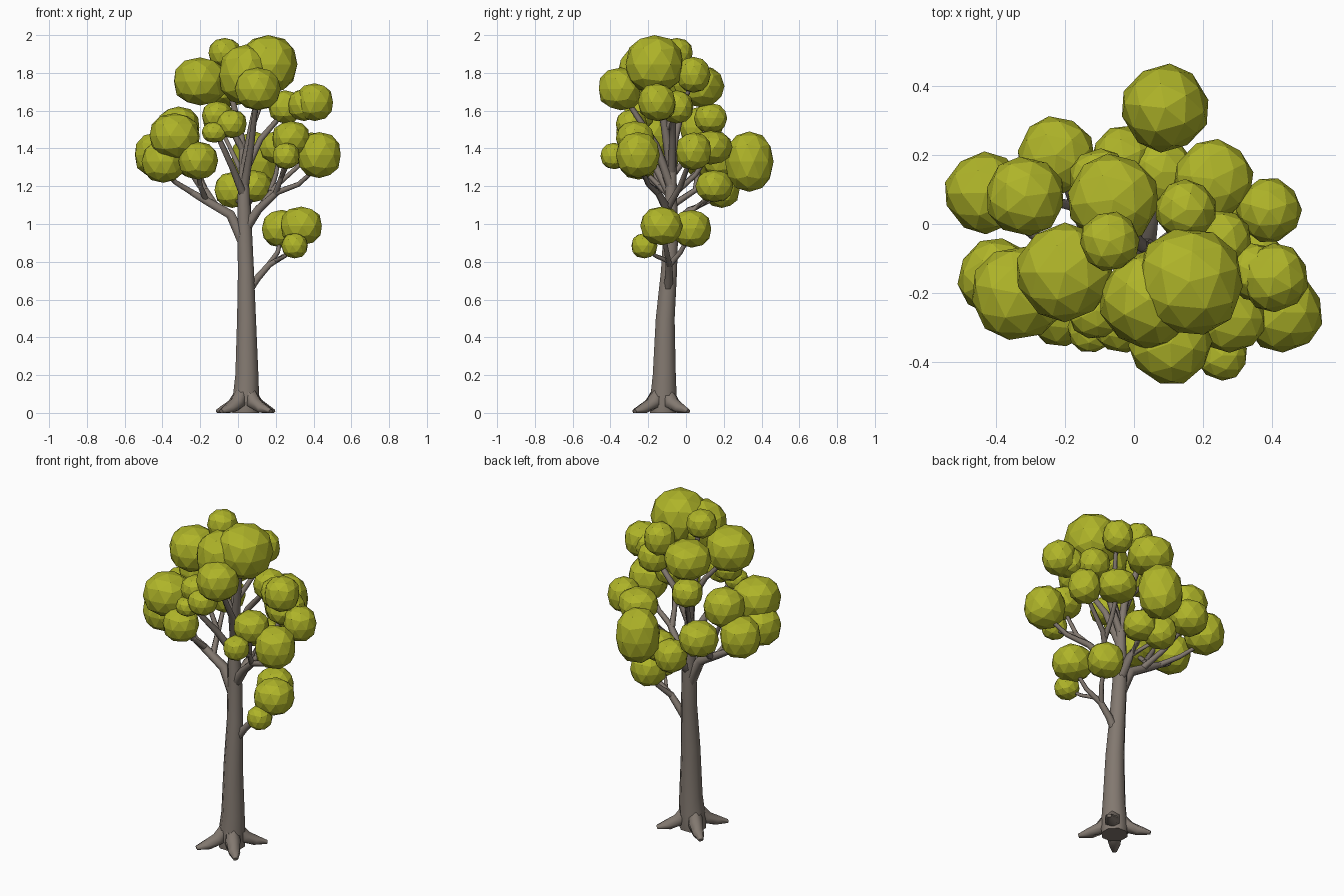
import bpy, bmesh, math, random
from mathutils import Vector, Matrix

random.seed(4)


def material(name, color):
    m = bpy.data.materials.new(name)
    m.diffuse_color = (*color, 1)
    return m


LEAF = material("leaf_green", (0.43, 0.46, 0.022))
BARK = material("bark_brown", (0.225, 0.19, 0.162))


def finish(bm, name, mat):
    bmesh.ops.recalc_face_normals(bm, faces=bm.faces)
    me = bpy.data.meshes.new(name)
    bm.to_mesh(me)
    bm.free()
    me.materials.append(mat)
    ob = bpy.data.objects.new(name, me)
    bpy.context.collection.objects.link(ob)
    return ob


def tube(bm, pts, radii, sides=6, flat=1.0):
    """Tapered closed tube through pts; flat squashes it vertically."""
    pts = [Vector(p) for p in pts]
    rings = []
    for i, p in enumerate(pts):
        d = (pts[min(i + 1, len(pts) - 1)] - pts[max(i - 1, 0)]).normalized()
        ref = Vector((0, 1, 0)) if abs(d.y) < 0.8 else Vector((1, 0, 0))
        u = d.cross(ref).normalized()
        v = d.cross(u)
        ring = []
        for k in range(sides):
            a = 2 * math.pi * (k + 0.5) / sides
            off = (u * math.cos(a) + v * math.sin(a)) * radii[i]
            off.z *= flat
            ring.append(bm.verts.new(p + off))
        rings.append(ring)
    for a, b in zip(rings, rings[1:]):
        for k in range(sides):
            j = (k + 1) % sides
            bm.faces.new((a[k], a[j], b[j], b[k])).smooth = True
    bm.faces.new(rings[0])
    bm.faces.new(rings[-1])


def branches(name, paths):
    """Each path is (start radius, end radius, points)."""
    bm = bmesh.new()
    for r0, r1, pts in paths:
        n = len(pts) - 1
        tube(bm, pts, [r0 + (r1 - r0) * i / n for i in range(n + 1)])
    return finish(bm, name, BARK)


def foliage(name, blobs):
    """Flat-faceted, slightly boxy leaf balls: x, y, z, radius and height radius."""
    bm = bmesh.new()
    for x, y, z, r, h in blobs:
        verts = bmesh.ops.create_icosphere(bm, subdivisions=2, radius=1)["verts"]
        turn = Matrix.Rotation(random.uniform(0, 6.28), 3, "Z")
        for v in verts:
            c = Vector([math.copysign(abs(t) ** 0.88, t) for t in v.co])
            c = turn @ c
            v.co = Vector((x + c.x * r * 1.02, y + c.y * r * 1.02, z + c.z * h))
    return finish(bm, name, LEAF)


# Trunk with four spreading roots
bm = bmesh.new()
tube(bm, [(.04, -.12, 0), (.04, -.12, .04), (.043, -.118, .1), (.047, -.115, .2), (.045, -.11, .5),
          (.042, -.09, .75), (.035, -.08, .97), (.03, -.08, 1.12), (.03, -.075, 1.3)],
     [.076, .078, .074, .066, .054, .046, .042, .036, .026], 8)
for deg in (42, 138, 230, 312):
    c, s = math.cos(math.radians(deg)), math.sin(math.radians(deg))
    tube(bm, [(.04 + c * d, -.122 + s * d, z) for d, z in ((.02, .12), (.07, .05), (.135, .022), (.2, .008))],
         [.04, .046, .036, .014], 6, .8)
for v in bm.verts:
    v.co.z = max(v.co.z, 0)
finish(bm, "trunk", BARK)

# Branches
branches("left_branches", [
    (.034, .018, [(.03, -.08, .9), (-.04, -.08, 1.05), (-.18, -.07, 1.13), (-.25, -.07, 1.17)]),
    (.018, .011, [(-.24, -.07, 1.165), (-.33, -.1, 1.22), (-.39, -.15, 1.3)]),
    (.018, .011, [(-.24, -.07, 1.165), (-.33, .0, 1.22), (-.42, .08, 1.3)]),
    (.018, .011, [(-.17, -.07, 1.13), (-.2, -.14, 1.2), (-.21, -.24, 1.3)]),
    (.018, .010, [(-.2, -.14, 1.2), (-.27, -.17, 1.3), (-.33, -.19, 1.4)]),
    (.020, .011, [(-.12, -.07, 1.1), (-.17, .05, 1.18), (-.22, .19, 1.3)]),
    (.015, .010, [(-.17, .05, 1.18), (-.25, .07, 1.32), (-.31, .08, 1.45)]),
])
branches("right_branches", [
    (.032, .018, [(.035, -.08, .97), (.11, -.1, 1.08), (.21, -.15, 1.17)]),
    (.018, .011, [(.2, -.15, 1.165), (.32, -.2, 1.21), (.42, -.24, 1.3)]),
    (.018, .010, [(.2, -.15, 1.165), (.23, -.22, 1.25), (.27, -.27, 1.4)]),
    (.014, .009, [(.23, -.22, 1.25), (.25, -.3, 1.29), (.26, -.38, 1.34)]),
    (.020, .011, [(.11, -.1, 1.08), (.2, -.03, 1.2), (.38, .03, 1.36)]),
    (.016, .011, [(.17, -.05, 1.17), (.2, .05, 1.26), (.22, .12, 1.37)]),
])
branches("upper_branches", [
    (.028, .015, [(.03, -.075, 1.27), (.07, -.11, 1.5), (.12, -.15, 1.75)]),
    (.024, .013, [(.03, -.075, 1.27), (.02, -.06, 1.45), (-.04, .0, 1.7), (-.07, -.04, 1.88)]),
    (.026, .013, [(.035, -.08, 1.2), (.07, -.16, 1.42), (.1, -.33, 1.68)]),
    (.020, .011, [(.02, -.07, 1.4), (-.06, -.1, 1.55), (-.19, -.14, 1.7)]),
    (.024, .011, [(.03, -.08, 1.15), (-.03, -.16, 1.3), (-.1, -.26, 1.45), (-.11, -.26, 1.55)]),
    (.022, .011, [(.04, -.075, 1.28), (.12, -.07, 1.45), (.25, -.07, 1.6), (.4, -.15, 1.63)]),
    (.016, .010, [(.07, -.11, 1.5), (.12, -.02, 1.63), (.16, .04, 1.76)]),
])
branches("back_branches", [
    (.028, .016, [(.035, -.08, .97), (.05, .02, 1.07), (.06, .1, 1.12)]),
    (.016, .011, [(.06, .09, 1.115), (.08, .2, 1.19), (.09, .32, 1.3)]),
    (.014, .010, [(.05, .02, 1.07), (.0, .12, 1.12), (-.04, .19, 1.17)]),
    (.016, .010, [(.02, -.06, 1.27), (-.04, .04, 1.4), (-.1, .12, 1.52)]),
])
branches("low_branches", [
    (.026, .018, [(.045, -.1, .63), (.1, -.09, .71), (.17, -.09, .79)]),
    (.017, .010, [(.16, -.09, .78), (.21, -.03, .85), (.23, .02, .94)]),
    (.017, .010, [(.16, -.09, .78), (.26, -.1, .84), (.33, -.12, .95)]),
    (.013, .008, [(.2, -.095, .805), (.25, -.16, .83), (.3, -.21, .87)]),
])

# Foliage clusters
foliage("top_foliage", [
    (.16, -.167, 1.845, .152, .155), (-.2, -.14, 1.755, .136, .127), (.04, -.22, 1.79, .135, .16),
    (.105, -.345, 1.715, .115, .113), (-.07, -.05, 1.905, .083, .08), (.15, .04, 1.79, .085, .095),
    (-.06, .07, 1.73, .127, .11), (-.1, .13, 1.56, .085, .08), (-.11, -.25, 1.575, .08, .075),
    (-.035, -.29, 1.53, .08, .075), (-.125, -.305, 1.485, .065, .055),
])
foliage("left_foliage", [
    (-.335, -.2, 1.465, .132, .122), (-.395, -.155, 1.33, .11, .112), (-.43, .09, 1.365, .113, .12),
    (-.315, .08, 1.51, .111, .112), (-.225, .2, 1.34, .107, .1), (-.21, -.25, 1.335, .1, .1),
])
foliage("right_foliage", [
    (.43, -.255, 1.365, .112, .122), (.28, -.27, 1.455, .098, .09), (.255, -.38, 1.36, .07, .07),
    (.405, -.155, 1.645, .096, .1), (.35, -.14, 1.63, .08, .085), (.25, -.05, 1.62, .088, .088),
    (.39, .04, 1.385, .09, .1), (.23, .13, 1.405, .11, .09),
])
foliage("back_foliage", [
    (.09, .335, 1.33, .122, .16), (.08, .15, 1.2, .095, .085), (-.03, .19, 1.18, .09, .095),
])
foliage("low_foliage", [
    (.335, -.13, .99, .11, .102), (.23, .03, .975, .1, .1), (.3, -.22, .885, .068, .067),
])
